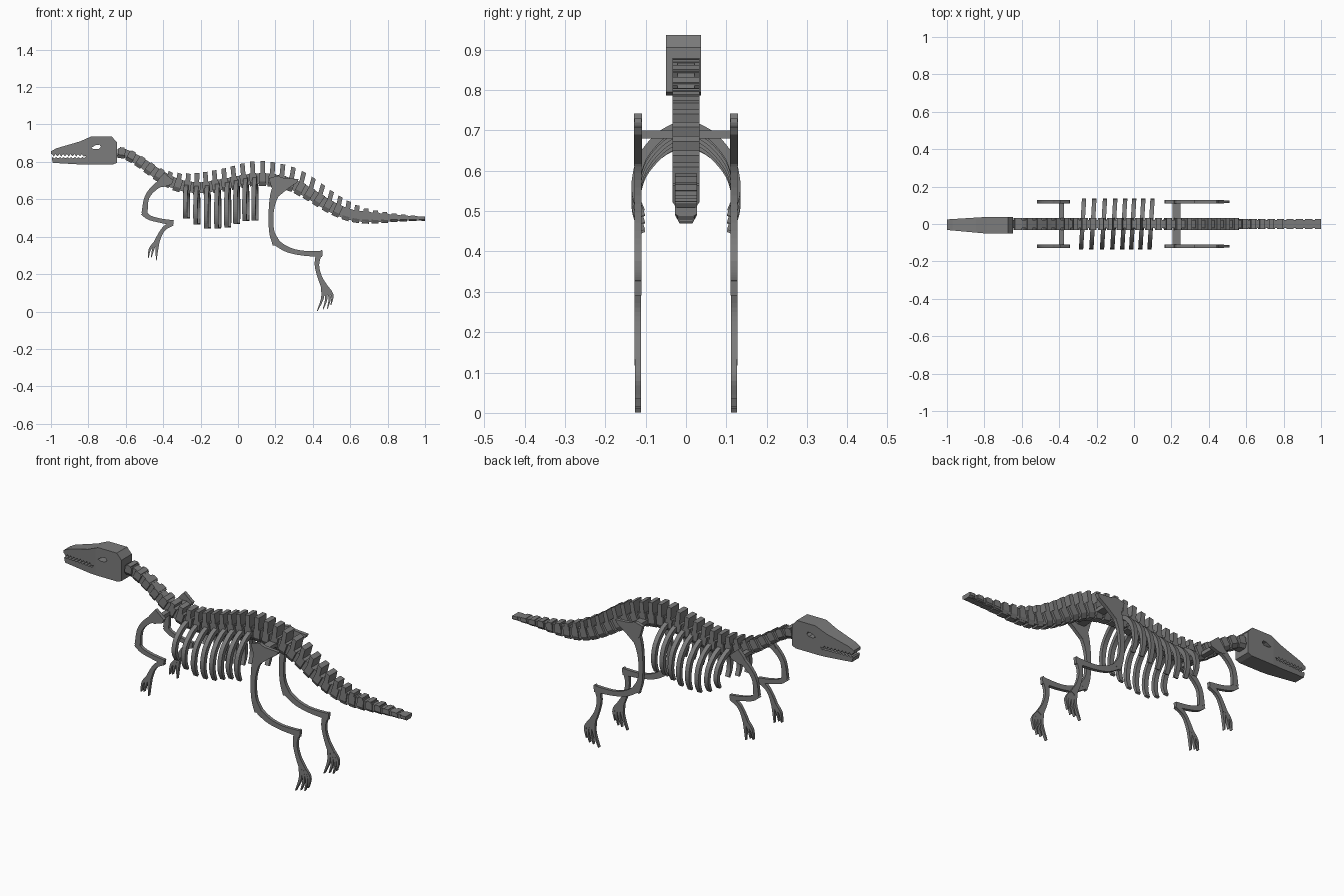
import bpy, bmesh, math
from mathutils import Vector

bone_mat = bpy.data.materials.new("dark_grey")
bone_mat.diffuse_color = (0.2, 0.2, 0.2, 1)


def spline(pts, n=5):
    """Catmull-Rom through tuples of any length."""
    p = [Vector(q) for q in pts]
    p = [p[0] * 2 - p[1]] + p + [p[-1] * 2 - p[-2]]
    out = []
    for i in range(1, len(p) - 2):
        a, b, c, d = p[i - 1:i + 3]
        for k in range(n):
            t = k / n
            out.append(0.5 * (2 * b + (c - a) * t + (2 * a - 5 * b + 4 * c - d) * t * t
                              + (3 * b - a - 3 * c + d) * t ** 3))
    return out + [p[-2]]


def prism(bm, outline, to3d, a, b):
    """Extrude a 2D outline from depth a to depth b."""
    lo = [bm.verts.new(to3d(u, v, a)) for u, v in outline]
    hi = [bm.verts.new(to3d(u, v, b)) for u, v in outline]
    bm.faces.new(lo)
    bm.faces.new(hi[::-1])
    for i in range(len(lo)):
        j = (i + 1) % len(lo)
        bm.faces.new((lo[i], hi[i], hi[j], lo[j]))


def ribbon(pts, n=5):
    """Outline of a curved bar from (u, v, width) points."""
    s = spline(pts, n)
    left, right = [], []
    for i, q in enumerate(s):
        d = (s[min(i + 1, len(s) - 1)] - s[max(i - 1, 0)]).to_2d().normalized()
        nrm = Vector((-d.y, d.x)) * q.z / 2
        left.append(q.to_2d() + nrm)
        right.append(q.to_2d() - nrm)
    return left + right[::-1]


def finish(name, bm):
    bmesh.ops.recalc_face_normals(bm, faces=bm.faces)
    me = bpy.data.meshes.new(name)
    bm.to_mesh(me)
    bm.free()
    me.materials.append(bone_mat)
    ob = bpy.data.objects.new(name, me)
    bpy.context.collection.objects.link(ob)
    return ob


def side(u, v, d):
    return (u, d, v)


def flat(u, v, d):
    return (u, v, d)


def solid(name, outline, to3d, a, b):
    bm = bmesh.new()
    prism(bm, outline, to3d, a, b)
    return finish(name, bm)


# Skull: side profile with toothed mouth, trimmed by the plan outline, eye cut through
upper, lower = [], []
for i in range(9):
    x = -0.995 + i * 0.02
    upper += [(x, 0.842), (x + 0.01, 0.829)]
    lower += [(x + 0.004, 0.826), (x + 0.012, 0.819)]
profile = [(-1, 0.857), (-0.97, 0.873), (-0.846, 0.909), (-0.785, 0.936), (-0.675, 0.936),
           (-0.648, 0.905), (-0.648, 0.795), (-0.67, 0.786), (-0.84, 0.786), (-0.99, 0.795),
           (-0.996, 0.818)] + lower + [(-0.812, 0.832)] + upper[::-1] + [(-1, 0.842)]
skull = solid("skull", profile, side, -0.1, 0.1)
plan = solid("skull_plan_cutter",
             [(-1.01, -0.031), (-0.8, -0.05), (-0.6, -0.05), (-0.6, 0.037), (-0.8, 0.037), (-1.01, 0.024)],
             flat, 0.7, 1.0)
eye = solid("eye_cutter", [(-0.785, 0.875), (-0.76, 0.89), (-0.74, 0.892), (-0.733, 0.88),
                           (-0.745, 0.869), (-0.77, 0.868)], side, -0.2, 0.2)
for cutter, op in ((plan, 'INTERSECT'), (eye, 'DIFFERENCE')):
    m = skull.modifiers.new(op.lower(), 'BOOLEAN')
    m.operation, m.object, m.solver = op, cutter, 'EXACT'
    cutter.hide_render = True
    cutter.hide_set(True)

# Spine curve: x, centre z, reach up, reach down
KEYS = [(-0.645, 0.85, 0.028, 0.028), (-0.60, 0.843, 0.03, 0.03), (-0.526, 0.803, 0.03, 0.032),
        (-0.42, 0.73, 0.035, 0.036), (-0.323, 0.68, 0.06, 0.038), (-0.205, 0.662, 0.08, 0.037),
        (-0.07, 0.682, 0.083, 0.038), (0.1, 0.71, 0.094, 0.038), (0.25, 0.693, 0.09, 0.04),
        (0.355, 0.648, 0.087, 0.04), (0.49, 0.565, 0.077, 0.038), (0.595, 0.52, 0.065, 0.037),
        (0.70, 0.505, 0.042, 0.035), (0.86, 0.50, 0.021, 0.02), (1.0, 0.498, 0.011, 0.012)]
CURVE = [Vector(q) for q in spline(KEYS, 10)]


def at(x):
    for a, b in zip(CURVE, CURVE[1:]):
        if a[0] <= x <= b[0]:
            return a.lerp(b, (x - a[0]) / (b[0] - a[0]))
    return CURVE[-1] if x > 0 else CURVE[0]


# Vertebrae: thick rounded body below, thinner and more upright blade above
bm = bmesh.new()
for i in range(33):
    x = -0.622 + i * 0.0502
    q, e, f = at(x), at(x - 0.02), at(x + 0.02)
    t = Vector((f[0] - e[0], 0, f[1] - e[1])).normalized()
    up = Vector((-t.z, 0, t.x))
    c = Vector((q[0], 0, q[1]))
    w = 0.033 if x < 0.55 else 0.027
    h, d = q[2], q[3]
    lean = (up + Vector((0, 0, 1))).normalized() if -0.4 < x < 0.7 else up
    top = min(h, d * 0.8)
    body = [(-w, top), (-w, -d * 0.4), (-w * 0.6, -d), (w * 0.6, -d), (w, -d * 0.4), (w, top)]
    half = min(0.019, 1 - x)
    prism(bm, body, lambda u, v, s: c + up * v + t * s + Vector((0, u, 0)), -half, half)
    if h > top + 0.002:
        blade = [(-w, 0), (w, 0), (w, h), (-w, h)]
        prism(bm, blade, lambda u, v, s: c + lean * v + t * s + Vector((0, u, 0)), -0.0125, 0.0125)
finish("vertebrae", bm)

# Narrow core joining the vertebrae
core = ribbon([(q[0], q[1], min(0.058, q[3] * 1.55)) for q in KEYS], 6)
solid("spine_core", core, side, -0.021, 0.021)

# Ribs: arched bars hanging either side of the spine, raked slightly
RIBS = [(-0.275, 0.50), (-0.22, 0.467), (-0.163, 0.447), (-0.108, 0.446),
        (-0.055, 0.452), (-0.007, 0.47), (0.042, 0.486), (0.091, 0.488)]
bm = bmesh.new()
for x, bottom in RIBS:
    z = at(x)[1] + 0.005
    drop = z - bottom
    arc = ribbon([(0.015, z, 0.02), (0.065, z - 0.13 * drop, 0.022), (0.108, z - 0.36 * drop, 0.022),
                  (0.124, z - 0.62 * drop, 0.021), (0.122, z - 0.82 * drop, 0.018),
                  (0.107, bottom, 0.012)], 4)
    for s in (-1, 1):
        prism(bm, arc, lambda u, v, d: (d + 0.06 * s * u, s * u, v), x - 0.0115, x + 0.0115)
finish("ribs", bm)

# Limb bones as (x, z, width) paths, lying in a flat plane
ARM = {
    "humerus": [(-0.385, 0.70, 0.04), (-0.44, 0.668, 0.032), (-0.487, 0.61, 0.026), (-0.50, 0.525, 0.032)],
    "forearm": [(-0.508, 0.53, 0.032), (-0.475, 0.503, 0.026), (-0.42, 0.487, 0.023), (-0.345, 0.474, 0.028)],
    "hand": [(-0.35, 0.472, 0.026), (-0.39, 0.448, 0.022), (-0.415, 0.415, 0.022), (-0.437, 0.365, 0.03)],
    "finger_1": [(-0.435, 0.375, 0.02), (-0.47, 0.335, 0.013), (-0.48, 0.285, 0.004)],
    "finger_2": [(-0.44, 0.37, 0.016), (-0.453, 0.335, 0.012), (-0.464, 0.288, 0.004)],
    "finger_3": [(-0.43, 0.37, 0.02), (-0.434, 0.325, 0.013), (-0.437, 0.273, 0.004)],
}
LEG = {
    "femur": [(0.25, 0.70, 0.09), (0.20, 0.635, 0.05), (0.178, 0.54, 0.028), (0.18, 0.43, 0.028),
              (0.207, 0.36, 0.045)],
    "shin": [(0.195, 0.375, 0.035), (0.26, 0.334, 0.03), (0.34, 0.313, 0.026), (0.45, 0.308, 0.034)],
    "heel": [(0.435, 0.30, 0.034), (0.449, 0.328, 0.008)],
    "foot": [(0.432, 0.31, 0.032), (0.422, 0.25, 0.024), (0.437, 0.185, 0.024), (0.466, 0.125, 0.036)],
    "toe_1": [(0.452, 0.14, 0.02), (0.452, 0.075, 0.015), (0.424, 0.002, 0.004)],
    "toe_2": [(0.463, 0.13, 0.018), (0.472, 0.07, 0.013), (0.455, 0.012, 0.004)],
    "toe_3": [(0.472, 0.13, 0.018), (0.490, 0.075, 0.013), (0.478, 0.015, 0.004)],
    "toe_4": [(0.465, 0.14, 0.02), (0.503, 0.09, 0.014), (0.497, 0.035, 0.004)],
}
SCAPULA = [(-0.45, 0.67), (-0.425, 0.708), (-0.395, 0.742), (-0.345, 0.70), (-0.355, 0.68), (-0.40, 0.665)]
ILIUM = [(0.165, 0.712), (0.205, 0.725), (0.25, 0.713), (0.325, 0.708), (0.315, 0.69),
         (0.265, 0.655), (0.21, 0.61), (0.18, 0.66)]

for label, y in (("right", -0.119), ("left", 0.119)):
    for limb, bones, plate, plate_name in (("front_leg", ARM, SCAPULA, "shoulder_blade"),
                                           ("hind_leg", LEG, ILIUM, "hip_plate")):
        bm = bmesh.new()
        for k, (bone, path) in enumerate(bones.items()):
            t = 0.009 - 0.0003 * k
            prism(bm, ribbon(path), side, y - t, y + t)
        finish(f"{limb}_{label}", bm)
        solid(f"{plate_name}_{label}", plate, side, y - 0.0095, y + 0.0095)

# Cross bars carrying the limbs
for name, x0, x1 in (("shoulder_bar", -0.402, -0.375), ("hip_bar", 0.205, 0.248)):
    solid(name, [(x0, 0.68), (x1, 0.68), (x1, 0.70), (x0, 0.70)], side, -0.119, 0.119)
